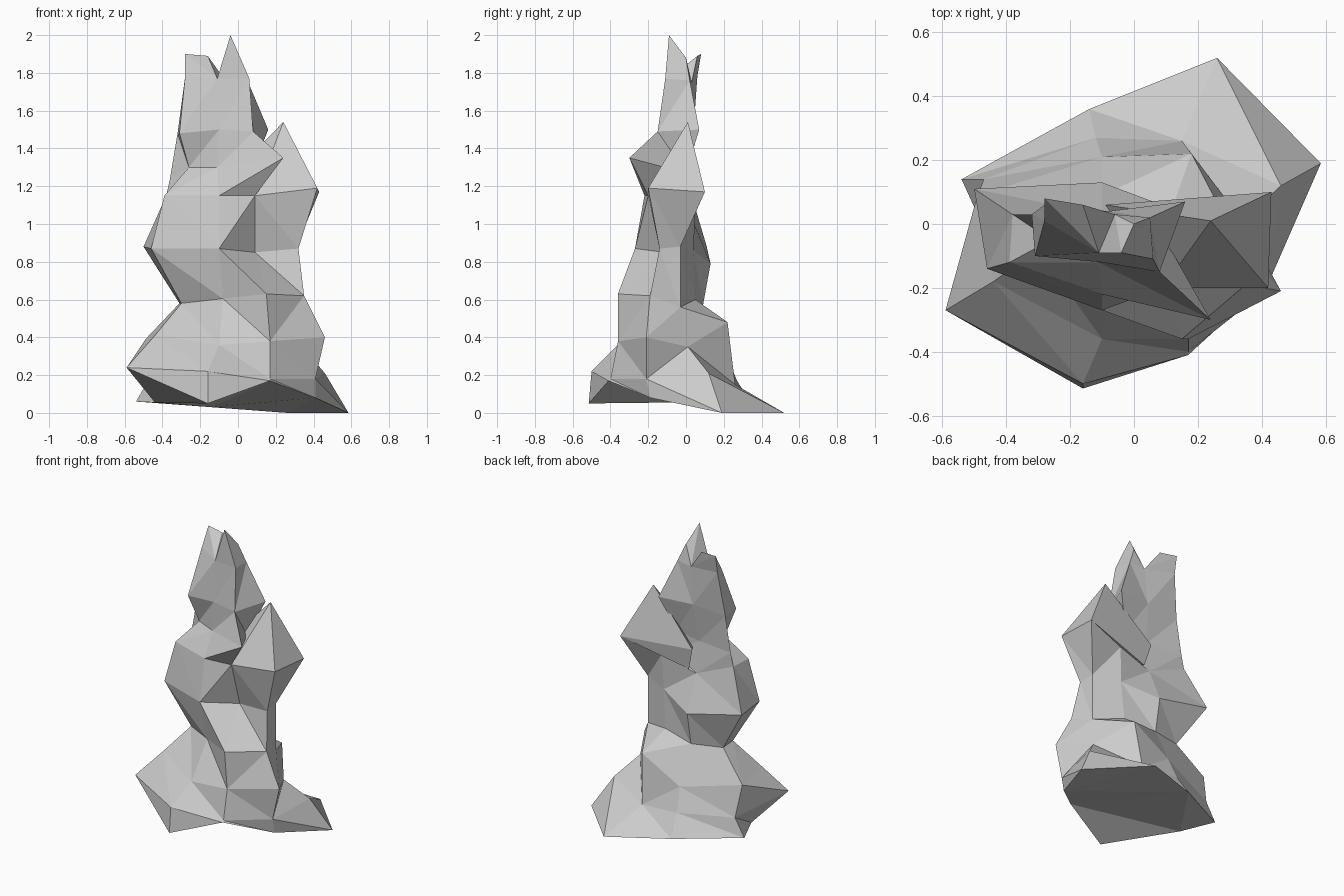
import bpy, bmesh

if "Cube" in bpy.data.objects:
    bpy.data.objects.remove(bpy.data.objects["Cube"])


def finish(bm, name):
    bmesh.ops.triangulate(bm, faces=bm.faces[:])
    bmesh.ops.recalc_face_normals(bm, faces=bm.faces[:])
    mesh = bpy.data.meshes.new(name)
    bm.to_mesh(mesh)
    bm.free()
    obj = bpy.data.objects.new(name, mesh)
    bpy.context.collection.objects.link(obj)
    return obj


def loft(name, rings, leans):
    """Skin a closed faceted solid over cross-sections with equal point counts.
    leans: one letter per layer, R = creases rise rightwards, L = leftwards, - = automatic."""
    bm = bmesh.new()
    loops = [[bm.verts.new(p) for p in ring] for ring in rings]
    for low, high, lean in zip(loops, loops[1:], leans):
        n = len(low)
        for i in range(n):
            a, b, c, d = low[i], low[(i + 1) % n], high[(i + 1) % n], high[i]
            parts = {"R": [(a, b, c), (a, c, d)], "L": [(a, b, d), (b, c, d)]}
            for f in parts.get(lean, [(a, b, c, d)]):
                bm.faces.new(f)
    bm.faces.new(loops[0][::-1])
    bm.faces.new(loops[-1])
    return finish(bm, name)


def shard(name, points):
    """Convex splinter of rock."""
    bm = bmesh.new()
    for p in points:
        bm.verts.new(p)
    bmesh.ops.convex_hull(bm, input=bm.verts[:])
    loose = [v for v in bm.verts if not v.link_faces]
    bmesh.ops.delete(bm, geom=loose, context='VERTS')
    return finish(bm, name)


# Cross-sections run from the left front corner, counter-clockwise
ground = [(-.44, -.08, .055), (-.16, -.515, .05), (.17, -.41, .17), (.41, -.19, .08),
          (.585, .19, 0), (.26, .52, 0), (-.14, .36, .03), (-.54, .14, .06)]
ledge = [(-.59, -.27, .24), (-.16, -.50, .22), (.17, -.40, .18), (.41, -.21, .18),
         (.46, .12, .21), (.15, .26, .15), (-.12, .27, .17), (-.47, .14, .18)]
shoulder = [(-.44, -.18, .41), (-.10, -.36, .36), (.17, -.36, .38), (.46, -.21, .40),
            (.34, .01, .35), (.18, .22, .48), (-.10, .21, .32), (-.49, .09, .39)]
waist = [(-.30, -.08, .58), (-.08, -.22, .605), (.15, -.36, .63), (.35, -.19, .62),
         (.31, -.03, .56), (.12, .05, .60), (-.10, .09, .57), (-.31, .04, .58)]
chest = [(-.46, -.14, .87), (-.10, -.27, .87), (.09, -.11, .85), (.32, -.14, .87),
         (.31, -.03, .88), (.14, .04, .86), (-.10, .13, .79), (-.50, .11, .88)]
neck = [(-.39, -.12, 1.15), (-.10, -.22, 1.15), (.09, -.20, 1.15), (.42, -.20, 1.19),
        (.43, .10, 1.17), (.15, .05, 1.10), (-.10, .03, 1.03), (-.38, .03, 1.15)]

# Foot and trunk of the rock
loft("rock_foot", [ground, ledge, shoulder, waist], "L--")
loft("rock_trunk", [waist, chest, neck], "L-")

# Upper crest with the overhanging nose on its right front
crest_base = neck[:3] + [(.10, .0, 1.12)] + neck[6:]
crest_nose = [(-.26, -.05, 1.30), (-.11, -.12, 1.30), (.24, -.30, 1.35),
              (.07, .0, 1.27), (-.10, .0, 1.24), (-.36, .03, 1.24)]
crest_mid = [(-.31, -.10, 1.48), (-.10, -.12, 1.50), (.08, -.15, 1.49),
             (.16, .07, 1.50), (-.08, .04, 1.50), (-.32, .03, 1.48)]
crest_top = [(-.28, .01, 1.78), (-.11, -.09, 1.77), (.06, -.11, 1.77),
             (.05, .02, 1.76), (-.06, .03, 1.75), (-.28, .06, 1.78)]
loft("rock_crest", [crest_base, crest_nose, crest_mid, crest_top], "R--")

# Pointed tips
shard("main_peak", crest_top[1:5] + [(-.04, -.09, 2.0), (0, 0, 1.88)])
shard("left_peak", [crest_top[i] for i in (0, 1, 4, 5)]
      + [(-.28, .08, 1.90), (-.16, .06, 1.89)])
shard("right_peak", neck[2:5] + [(.24, .01, 1.54), (-.09, .06, 1.20),
                                 (-.05, .04, 1.05)])
